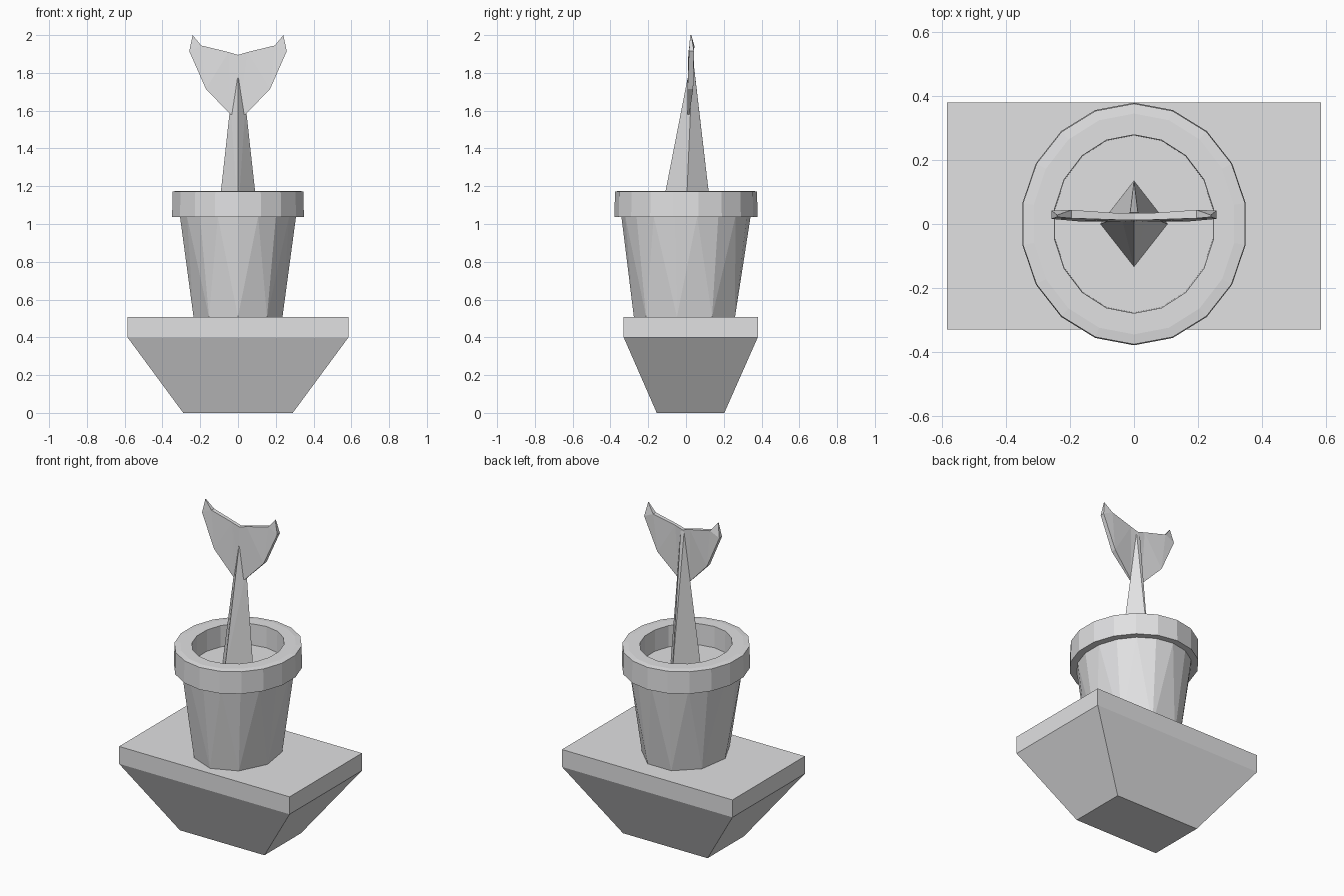
import bpy, bmesh, math

if "Cube" in bpy.data.objects:
    bpy.data.objects.remove(bpy.data.objects["Cube"])

grey = bpy.data.materials.new("pale_grey")
grey.diffuse_color = (0.75, 0.75, 0.76, 1)
grey.use_nodes = True
grey.node_tree.nodes["Principled BSDF"].inputs["Base Color"].default_value = grey.diffuse_color


def make(name, verts, faces, mirror=False):
    bm = bmesh.new()
    vs = [bm.verts.new(v) for v in verts]
    for f in faces:
        bm.faces.new([vs[i] for i in f])
    if mirror:  # reflect the right half across x = 0 and weld the seam
        geo = bmesh.ops.duplicate(bm, geom=bm.verts[:] + bm.edges[:] + bm.faces[:])["geom"]
        for v in geo:
            if isinstance(v, bmesh.types.BMVert):
                v.co.x *= -1
        bmesh.ops.remove_doubles(bm, verts=bm.verts[:], dist=1e-5)
    bmesh.ops.recalc_face_normals(bm, faces=bm.faces[:])
    me = bpy.data.meshes.new(name)
    bm.to_mesh(me)
    bm.free()
    me.materials.append(grey)
    ob = bpy.data.objects.new(name, me)
    bpy.context.collection.objects.link(ob)
    return ob


def ellipse(rx, ry, z, n):
    # first vertex points to the front (-y)
    return [(rx * math.sin(2 * math.pi * i / n), -ry * math.cos(2 * math.pi * i / n), z)
            for i in range(n)]


def rect(x, y0, y1, z):
    return [(-x, y0, z), (x, y0, z), (x, y1, z), (-x, y1, z)]


def bands(rings, n):
    return [(r * n + i, r * n + (i + 1) % n, (r + 1) * n + (i + 1) % n, (r + 1) * n + i)
            for r in range(rings - 1) for i in range(n)]


# Tapered plinth with a rectangular slab on top
make("plinth",
     rect(0.29, -0.155, 0.203, 0) + rect(0.585, -0.33, 0.38, 0.4) + rect(0.585, -0.33, 0.38, 0.508),
     bands(3, 4) + [(3, 2, 1, 0), (8, 9, 10, 11)])

# Pot body: nine-sided foot flaring to an eighteen-sided top
faces = []
for i in range(9):
    b, b2 = i, (i + 1) % 9
    t, t1, t2 = 9 + 2 * i, 10 + 2 * i, 9 + (2 * i + 2) % 18
    faces += [(b, t1, t), (b, b2, t1), (b2, t2, t1)]
faces.append(tuple(range(8, -1, -1)))
make("pot_body", ellipse(0.239, 0.276, 0.508, 9) + ellipse(0.312, 0.342, 1.04, 18), faces)

# Pot rim: overhanging collar with a recess and soil floor
N = 18
rings = [(0.300, 0.330, 1.036), (0.354, 0.379, 1.036), (0.352, 0.376, 1.172),
         (0.318, 0.345, 1.176), (0.252, 0.279, 1.176), (0.250, 0.277, 1.045)]
pts = [p for rx, ry, z in rings for p in ellipse(rx, ry, z, N)]
make("pot_rim", pts, bands(len(rings), N) + [tuple(range(5 * N, 6 * N))])

# Tail stem: diamond section narrowing into the flukes (right half mirrored)
stem = [(0, -0.134, 1.042), (0.105, 0, 1.042), (0, 0.135, 1.042),
        (0, 0.006, 1.76), (0.037, 0.014, 1.585), (0.012, 0.036, 1.885), (0, 0.036, 1.89)]
make("tail_stem", stem,
     [(0, 1, 4), (0, 4, 3), (1, 2, 5), (1, 5, 4), (2, 6, 5), (3, 4, 5), (3, 5, 6)], mirror=True)

# Tail flukes: outline as x, z, front y, back y (right half mirrored)
half = [(0, 1.895, 0.012, 0.034), (0.05, 1.91, 0.013, 0.034), (0.195, 1.945, 0.018, 0.044),
        (0.24, 2.0, 0.022, 0.028), (0.258, 1.915, 0.016, 0.042), (0.17, 1.715, 0.008, 0.038),
        (0.04, 1.58, 0.008, 0.018), (0, 1.58, 0.008, 0.018)]
k = len(half)
pts = [(x, f, z) for x, z, f, b in half] + [(x, b, z) for x, z, f, b in half]
tris = [(0, 1, 7), (1, 6, 7), (1, 5, 6), (1, 2, 5), (2, 4, 5), (2, 3, 4)]
faces = tris + [tuple(i + k for i in reversed(t)) for t in tris]
faces += [(i, i + k, i + k + 1, i + 1) for i in range(k - 1)]
make("tail_flukes", pts, faces, mirror=True)
